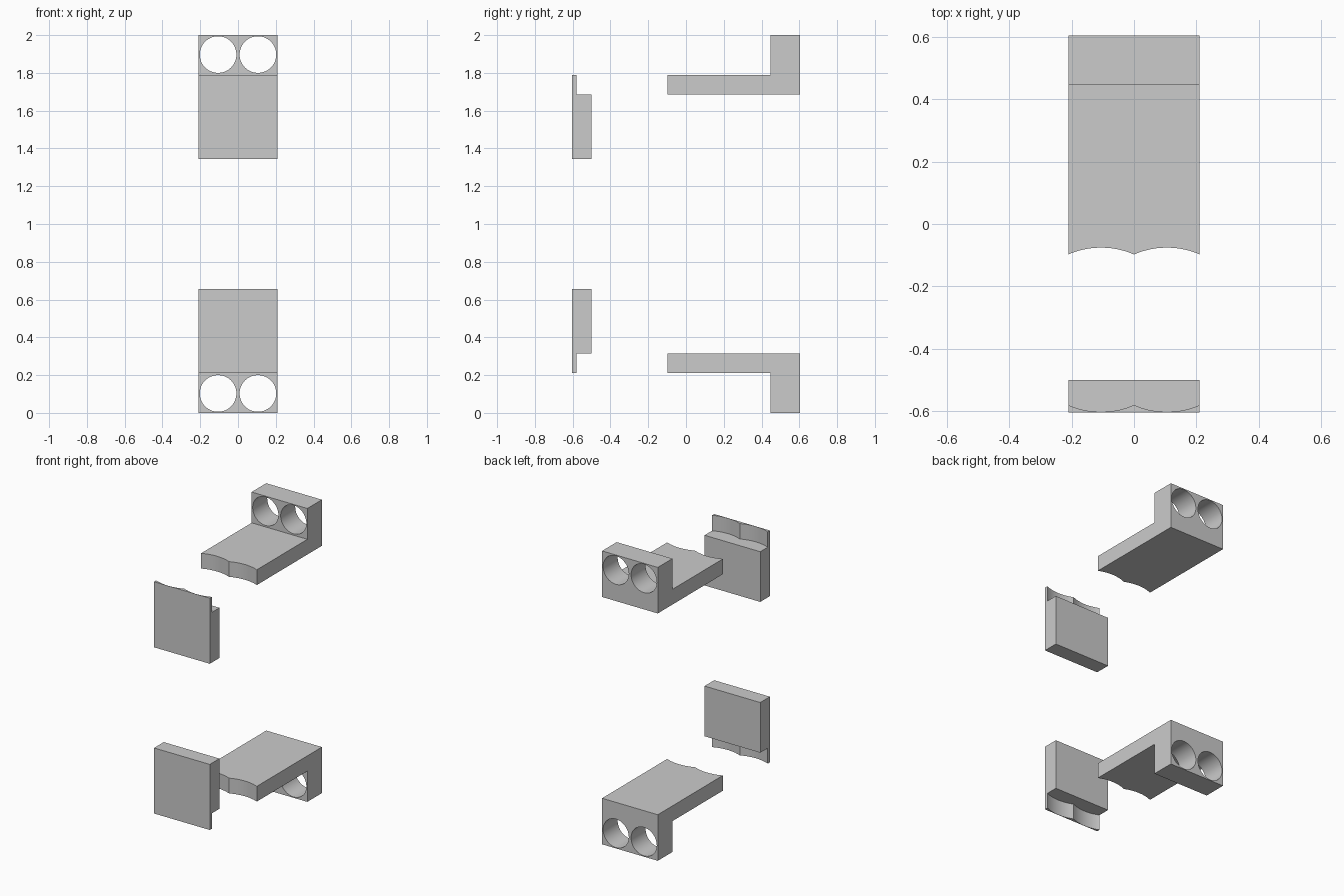
import bpy, bmesh, math
from mathutils import Vector

if "Cube" in bpy.data.objects:
    bpy.data.objects.remove(bpy.data.objects["Cube"])

HALF = 0.21            # half width in x
LOBE = 0.1055          # x of the paired holes and scallops
MID = Vector((0, 0, 1))  # all parts are mirrored about z = 1


def prism(name, outline, sweep):
    """Extrude a closed outline of 3D points along a vector."""
    bm = bmesh.new()
    face = bm.faces.new([bm.verts.new(p) for p in outline])
    ext = bmesh.ops.extrude_face_region(bm, geom=[face])["geom"]
    bmesh.ops.translate(bm, vec=sweep,
                        verts=[v for v in ext if isinstance(v, bmesh.types.BMVert)])
    bmesh.ops.recalc_face_normals(bm, faces=bm.faces)
    mesh = bpy.data.meshes.new(name)
    bm.to_mesh(mesh)
    bm.free()
    obj = bpy.data.objects.new(name, mesh)
    obj.location = MID
    bpy.context.collection.objects.link(obj)
    return obj


def finish(obj, cutters):
    """Cut, mirror top to bottom, and shade."""
    bpy.ops.object.select_all(action='DESELECT')
    bpy.context.view_layer.objects.active = obj
    obj.select_set(True)
    for c in cutters:
        mod = obj.modifiers.new("cut", 'BOOLEAN')
        mod.operation, mod.solver, mod.object = 'DIFFERENCE', 'EXACT', c
        bpy.ops.object.modifier_apply(modifier=mod.name)
    mod = obj.modifiers.new("mirror", 'MIRROR')
    mod.use_axis = (False, False, True)
    mod.use_mirror_merge = False
    bpy.ops.object.modifier_apply(modifier=mod.name)
    bpy.ops.object.shade_smooth_by_angle(angle=math.radians(30))


# Cutter: double-lobed column that scallops the arm end and the plate lip
R, CY, N = 0.2635, -0.339, 40
a = math.acos(-LOBE / R)
lobes = []
for cx, start in ((LOBE, -a), (-LOBE, math.pi - a)):
    for i in range(N):
        t = start + 2 * a * i / N
        lobes.append((cx + R * math.cos(t), CY + R * math.sin(t), 0.685))
lip_cutter = prism("lip_cutter", lobes, (0, 0, 0.2))
arm_cutter = prism("arm_cutter", [(x, y, 0.5) for x, y, z in lobes], (0, 0, 0.6))

# Cutters: paired round holes through the upright
holes = []
for x in (-LOBE, LOBE):
    ring = [(x + 0.097 * math.cos(math.tau * i / 48), 0.4,
             0.897 + 0.097 * math.sin(math.tau * i / 48)) for i in range(48)]
    holes.append(prism("hole_cutter", ring, (0, 0.3, 0)))

# L-shaped brackets
profile = [(-0.12, 0.686), (0.604, 0.686), (0.604, 1.0),
           (0.447, 1.0), (0.447, 0.79), (-0.12, 0.79)]
bracket = prism("bracket_pair", [(-HALF, y, z) for y, z in profile], (2 * HALF, 0, 0))
finish(bracket, holes + [arm_cutter])

# Front clamp plates with thin scalloped lips
profile = [(-0.604, 0.343), (-0.5, 0.343), (-0.5, 0.79), (-0.604, 0.79)]
plate = prism("clamp_plate_pair", [(-HALF, y, z) for y, z in profile], (2 * HALF, 0, 0))
finish(plate, [lip_cutter])

for c in holes + [arm_cutter, lip_cutter]:
    bpy.data.objects.remove(c)
